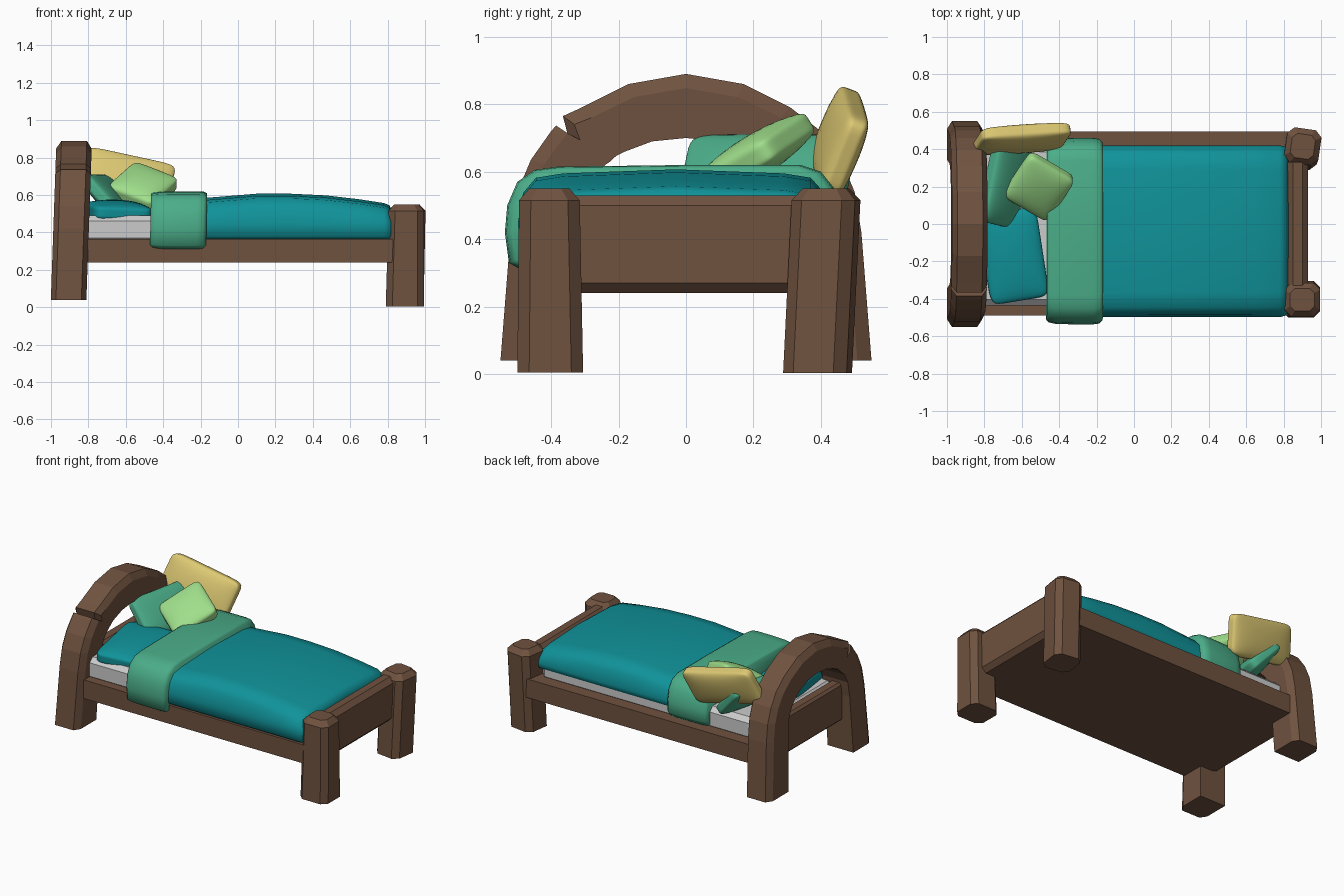
import bpy, bmesh, math
from mathutils import Vector, Matrix

if "Cube" in bpy.data.objects:
    bpy.data.objects.remove(bpy.data.objects["Cube"])

COLORS = {
    "wood": (0.16, 0.085, 0.05, 1), "teal": (0.005, 0.29, 0.32, 1),
    "green": (0.07, 0.42, 0.25, 1), "lime": (0.35, 0.74, 0.26, 1),
    "yellow": (0.72, 0.58, 0.17, 1)}
MATS = {}
for key, col in COLORS.items():
    MATS[key] = bpy.data.materials.new(key)
    MATS[key].diffuse_color = col


def finish(name, bm, mat=None, smooth=False, subsurf=0, bevel=0.0):
    bmesh.ops.recalc_face_normals(bm, faces=bm.faces)
    me = bpy.data.meshes.new(name)
    bm.to_mesh(me)
    bm.free()
    ob = bpy.data.objects.new(name, me)
    bpy.context.collection.objects.link(ob)
    if mat:
        me.materials.append(MATS[mat])
    for p in me.polygons:
        p.use_smooth = smooth
    if bevel:
        m = ob.modifiers.new("bevel", "BEVEL")
        m.width, m.segments = bevel, 1
    if subsurf:
        m = ob.modifiers.new("subsurf", "SUBSURF")
        m.levels = m.render_levels = subsurf
    return ob


def loft(name, rings, mat, **kw):
    bm = bmesh.new()
    vs = [[bm.verts.new(p) for p in r] for r in rings]
    n = len(vs[0])
    for a, b in zip(vs, vs[1:]):
        for i in range(n):
            j = (i + 1) % n
            bm.faces.new((a[i], a[j], b[j], b[i]))
    bm.faces.new(vs[0])
    bm.faces.new(vs[-1])
    return finish(name, bm, mat, **kw)


def box(name, lo, hi, mat=None, **kw):
    bm = bmesh.new()
    bmesh.ops.create_cube(bm, size=1)
    for v in bm.verts:
        v.co = Vector([lo[i] + (v.co[i] + 0.5) * (hi[i] - lo[i]) for i in range(3)])
    return finish(name, bm, mat, **kw)


# Arched headboard: outer and inner edge pairs, leaning slightly forward
half = [((.55, .04), (.345, .04)), ((.52, .42), (.325, .42)), ((.50, .54), (.31, .52)),
        ((.46, .635), (.28, .58)), ((.40, .72), (.24, .62)), ((.31, .79), (.18, .66)),
        ((.17, .86), (.10, .69))]
notch = [((.385, .737), (.225, .63)), ((.348, .70), (.215, .64)), ((.365, .765), (.205, .648))]
left = half[:5] + notch + half[5:]
path = [((-o[0], o[1]), (-i[0], i[1])) for o, i in left] + [((0, .89), (0, .70))] + half[::-1]
rings = []
for o, i in path:
    o, i = Vector(o), Vector(i)
    edge = o + (i - o).normalized() * 0.042
    ring = []
    for dx, p in ((-.095, i), (.095, i), (.095, edge), (.068, o), (-.068, o), (-.095, edge)):
        ring.append((-.907 + .035 * p.y + dx, p.x, p.y))
    rings.append(ring)
loft("headboard_arch", rings, "wood")
box("headboard_panel", (-.93, -.34, .24), (-.85, .34, .5), "wood", bevel=.015)


# Foot posts with chamfered edges and tops
def post(name, bottom, top, zb, zt, rot):
    def ring(r, z, inset=0.0, c=.035, turn=0.0):
        x0, x1, y0, y1 = r[0] + inset, r[1] - inset, r[2] + inset, r[3] - inset
        pts = [(x0 + c, y0), (x1 - c, y0), (x1, y0 + c), (x1, y1 - c),
               (x1 - c, y1), (x0 + c, y1), (x0, y1 - c), (x0, y0 + c)]
        mid = Vector(((x0 + x1) / 2, (y0 + y1) / 2))
        m = Matrix.Rotation(math.radians(turn), 2)
        return [(*(mid + m @ (Vector(p) - mid)), z) for p in pts]
    loft(name, [ring(bottom, zb, turn=rot), ring(top, zt - .035, turn=rot),
                ring(top, zt, .03, .025, rot)], "wood")


post("front_foot_post", (.79, .995, -.50, -.305), (.805, .995, -.495, -.315), .005, .55, 0)
post("back_foot_post", (.80, .985, .295, .485), (.81, .995, .32, .51), .003, .55, -8)

# Frame and footboard
box("bed_frame", (-.90, -.49, .24), (.88, .495, .365), "wood")
box("footboard", (.82, -.36, .24), (.93, .36, .53), "wood", bevel=.03)

# Mattress
box("mattress", (-.86, -.435, .34), (.79, .415, .49), bevel=.03)


# Blanket: rounded cross-section swept along x
def blanket_ring(x, zt, s=0.0):
    a, b = -.495 + s, .42 - s
    return [(x, y, z) for y, z in (
        (a + .03, .36), (a, .38), (a - .003, .45), (a + .012, zt - .07), (a + .05, zt - .025),
        (a + .13, zt - .012), (-.03, zt), (b - .13, zt - .012), (b - .05, zt - .025),
        (b - .01, zt - .07), (b, .45), (b - .002, .42), (b - .03, .405))]


loft("blanket", [blanket_ring(*r) for r in (
    (-.3, .56), (-.17, .585), (.1, .607), (.28, .607), (.47, .598), (.65, .577), (.78, .557),
    (.81, .545, .008), (.825, .51, .03))], "teal", smooth=True)

# Folded-over top of the blanket
fold = [(-.49, .31), (-.525, .33), (-.537, .42), (-.53, .50), (-.50, .57), (-.45, .605),
        (-.38, .615), (0, .62), (.34, .62), (.40, .60), (.44, .55), (.458, .47),
        (.46, .40), (.43, .365), (0, .37), (-.42, .36)]
mid = Vector((-.04, .46))
rings = []
for x, k in ((-.468, .925), (-.455, .965), (-.42, .99), (-.32, 1), (-.22, 1), (-.185, .985), (-.168, .93)):
    rings.append([(x + .02 * (z - .46), mid.x + (y - mid.x) * (k + .6) / 1.6,
                   mid.y + (z - mid.y) * k) for y, z in fold])
loft("blanket_fold", rings, "green", smooth=True)


# Pillows: puffed boxes spanned by two edge vectors
def pillow(name, centre, u, v, thick, mat):
    u, v, c = Vector(u), Vector(v), Vector(centre)
    n = u.cross(v).normalized()
    bm = bmesh.new()
    bmesh.ops.create_cube(bm, size=1)
    bmesh.ops.subdivide_edges(bm, edges=bm.edges[:], cuts=2, use_grid_fill=True)
    for w in bm.verts:
        a, b, d = w.co
        rim = max(abs(a), abs(b)) > .4
        a, b = (math.copysign(.27, q) if abs(q) < .4 else q for q in (a, b))
        w.co = c + 1.04 * (u * a + v * b) + n * d * thick * (.62 if rim else 1.1)
    finish(name, bm, mat, smooth=True, subsurf=2)


pillow("sleeping_pillow", (-.645, -.17, .51), (.30, .05, -.01), (-.07, .46, .02), .12, "teal")
pillow("leaning_pillow", (-.685, .24, .595), (.10, .47, 0), (.17, -.04, -.19), .11, "green")
pillow("small_pillow", (-.508, .20, .643), (.145, .215, .13), (.23, -.135, -.09), .12, "lime")
pillow("upright_pillow", (-.60, .455, .69), (.46, .03, -.10), (.06, .09, .22), .11, "yellow")

for m in bpy.data.materials:
    if m.users and not m.is_grease_pencil:
        m.use_nodes = True
        m.node_tree.nodes["Principled BSDF"].inputs["Base Color"].default_value = m.diffuse_color
